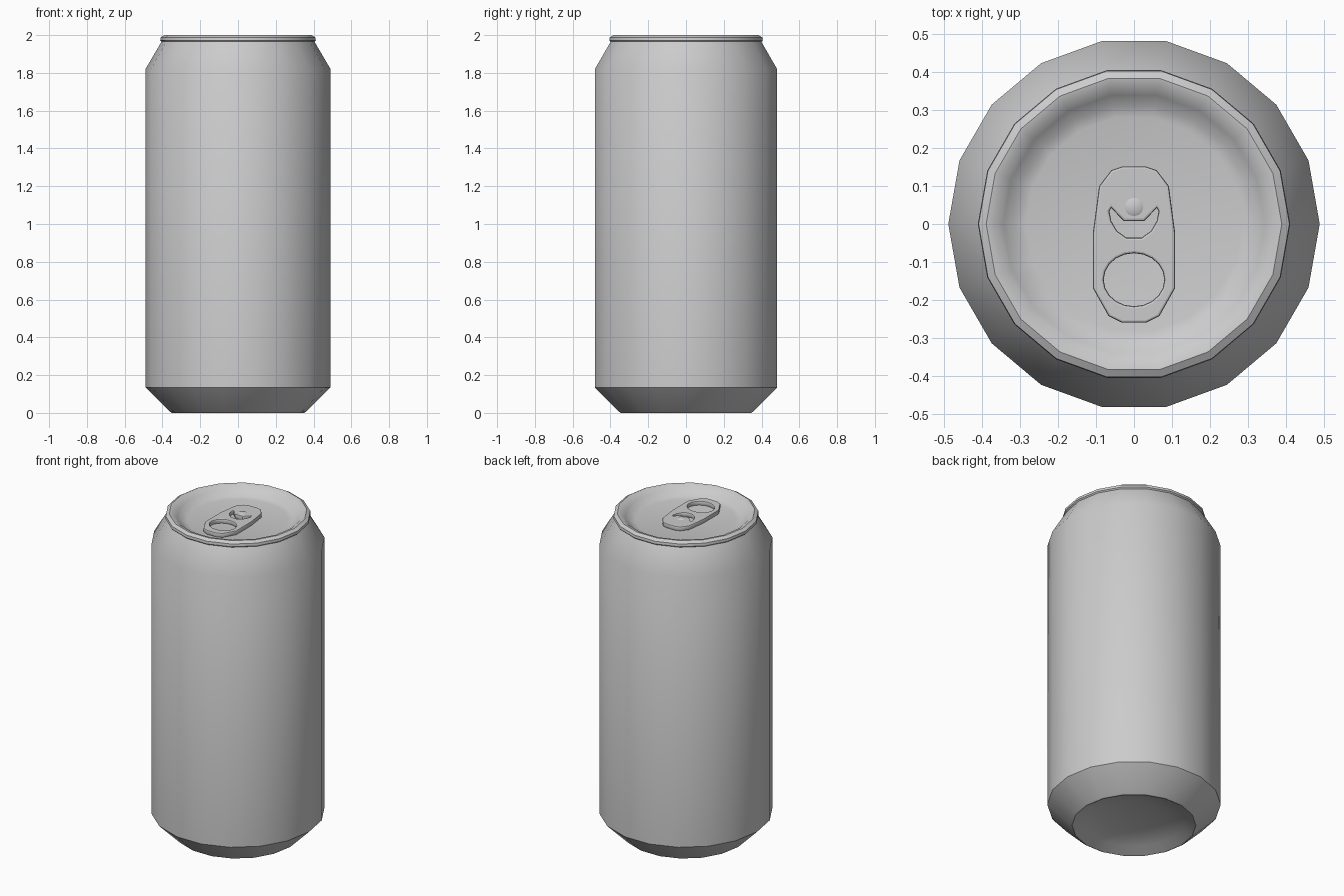
import bpy, bmesh, math

if "Cube" in bpy.data.objects:
    bpy.data.objects.remove(bpy.data.objects["Cube"])

SIDES = 18


def lathe(name, profile, sides):
    """Revolve (radius, z) points around z; radius 0 makes a pole."""
    bm = bmesh.new()
    rings = []
    for r, z in profile:
        n = 1 if r == 0 else sides
        rings.append([bm.verts.new((r * math.cos(2 * math.pi * i / sides),
                                    r * math.sin(2 * math.pi * i / sides), z))
                      for i in range(n)])
    for a, b in zip(rings, rings[1:]):
        for i in range(sides):
            j = (i + 1) % sides
            quad = [a[i % len(a)], a[j % len(a)], b[j % len(b)], b[i % len(b)]]
            bm.faces.new(list(dict.fromkeys(quad)))
    bmesh.ops.recalc_face_normals(bm, faces=bm.faces)
    mesh = bpy.data.meshes.new(name)
    bm.to_mesh(mesh)
    bm.free()
    obj = bpy.data.objects.new(name, mesh)
    bpy.context.collection.objects.link(obj)
    return obj


def smooth(obj, degrees):
    bpy.ops.object.select_all(action='DESELECT')
    obj.select_set(True)
    bpy.context.view_layer.objects.active = obj
    if obj.type == 'CURVE':
        bpy.ops.object.convert(target='MESH')
    bpy.ops.object.shade_smooth_by_angle(angle=math.radians(degrees))


# Can: domed base, tapered foot, straight wall, shoulder, rolled rim, sunken lid
can = lathe("can_body", [
    (0, 0.07), (0.18, 0.058), (0.29, 0.03), (0.34, 0.003), (0.35, 0),
    (0.36, 0.006), (0.49, 0.135), (0.49, 1.82), (0.405, 1.965),
    (0.412, 1.972), (0.41, 1.988), (0.39, 2.0), (0.37, 1.996),
    (0.345, 1.975), (0.315, 1.952), (0.285, 1.945), (0, 1.945)], SIDES)
smooth(can, 38)

# Pull tab: flat outline with a finger hole and a crescent slot
half = [(0.03, 0.152), (0.06, 0.142), (0.092, 0.1), (0.108, -0.02),
        (0.108, -0.17), (0.067, -0.243), (0.033, -0.26)]
outline = half + [(-x, y) for x, y in reversed(half)]
finger_hole = [(0.08 * math.cos(math.pi * i / 10), -0.147 + 0.07 * math.sin(math.pi * i / 10))
               for i in range(20)]
half = [(0.027, 0.008), (0.06, 0.042), (0.065, 0.034), (0.06, 0.008),
        (0.045, -0.018), (0.02, -0.036)]
crescent = half + [(-x, y) for x, y in reversed(half)]

curve = bpy.data.curves.new("pull_tab", 'CURVE')
curve.dimensions = '2D'
curve.fill_mode = 'BOTH'
curve.extrude = 0.008
curve.bevel_depth = 0.006
curve.bevel_resolution = 1
curve.offset = -0.006
for loop in (outline, finger_hole, crescent):
    spline = curve.splines.new('POLY')
    spline.points.add(len(loop) - 1)
    for p, (x, y) in zip(spline.points, loop):
        p.co = (x, y, 0, 1)
    spline.use_cyclic_u = True
tab = bpy.data.objects.new("pull_tab", curve)
tab.location = (0, 0, 1.961)
bpy.context.collection.objects.link(tab)
smooth(tab, 40)

# Rivet holding the tab to the lid
rivet = lathe("tab_rivet", [(0, 1.944), (0.026, 1.944), (0.026, 1.974),
                            (0.018, 1.979), (0, 1.979)], 12)
rivet.location = (0, 0.045, 0)
smooth(rivet, 40)
